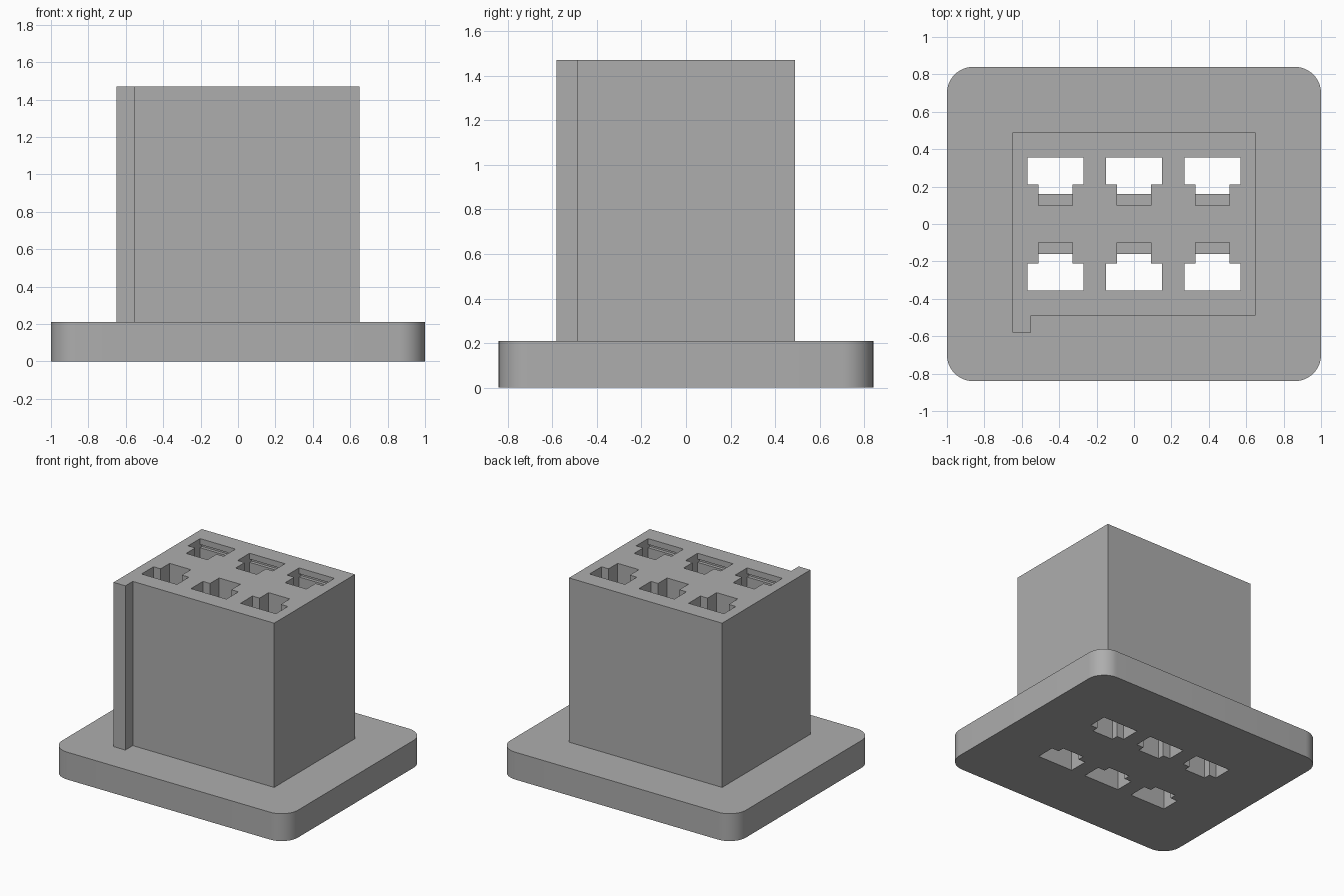
import bpy
import bmesh
import math

old = bpy.data.objects.get("Cube")
if old:
    bpy.data.objects.remove(old, do_unlink=True)

grey = bpy.data.materials.new("plain grey")
grey.use_nodes = True
colour = (0.42, 0.42, 0.42, 1)
grey.diffuse_color = colour
grey.node_tree.nodes["Principled BSDF"].inputs["Base Color"].default_value = colour

BASE_TOP = 0.21
TOP = 1.47


def prism(name, outline, z0, z1):
    """Extrude a flat outline between two heights."""
    bm = bmesh.new()
    face = bm.faces.new([bm.verts.new((x, y, z0)) for x, y in outline])
    up = bmesh.ops.extrude_face_region(bm, geom=[face])["geom"]
    verts = [v for v in up if isinstance(v, bmesh.types.BMVert)]
    bmesh.ops.translate(bm, verts=verts, vec=(0, 0, z1 - z0))
    bmesh.ops.recalc_face_normals(bm, faces=bm.faces)
    mesh = bpy.data.meshes.new(name)
    bm.to_mesh(mesh)
    bm.free()
    mesh.materials.append(grey)
    obj = bpy.data.objects.new(name, mesh)
    bpy.context.collection.objects.link(obj)
    return obj


def boolean(target, other, operation):
    mod = target.modifiers.new(other.name, "BOOLEAN")
    mod.operation = operation
    mod.solver = "EXACT"
    mod.object = other
    bpy.context.view_layer.objects.active = target
    bpy.ops.object.modifier_apply(modifier=mod.name)
    bpy.data.objects.remove(other, do_unlink=True)


def tee(cx, side, inner):
    """T-shaped opening, its stem pointing to the middle of the block."""
    half = [(0.15, 0.355), (0.15, 0.21), (0.09, 0.21), (0.09, inner)]
    points = half + [(-x, y) for x, y in reversed(half)]
    return [(cx + x, side * y) for x, y in points]


def box(cx, side, w, y0, y1):
    return [(cx + x, side * y) for x, y in ((-w, y0), (w, y0), (w, y1), (-w, y1))]


# Flange with rounded corners
R = 0.14
corners = [(1 - R, 0.84 - R, 0), (R - 1, 0.84 - R, 90),
           (R - 1, R - 0.84, 180), (1 - R, R - 0.84, 270)]
flange = []
for cx, cy, start in corners:
    for i in range(13):
        a = math.radians(start + i * 7.5)
        flange.append((cx + R * math.cos(a), cy + R * math.sin(a)))
housing = prism("connector_housing", flange, 0, BASE_TOP)

# Tall block with the keying rib on its front right corner
block = [(-0.65, -0.58), (-0.55, -0.58), (-0.55, -0.49),
         (0.65, -0.49), (0.65, 0.49), (-0.65, 0.49)]
boolean(housing, prism("block", block, BASE_TOP - 0.1, TOP), "UNION")

# Six terminal cavities, mirrored front to back
for side in (-1, 1):
    for cx in (-0.42, 0, 0.42):
        boolean(housing, prism("cavity", tee(cx, side, 0.16), -0.1, TOP + 0.1), "DIFFERENCE")
        # Deeper stem above the latch ledge
        boolean(housing, prism("latch_recess", box(cx, side, 0.09, 0.10, 0.18),
                               0.7, TOP + 0.1), "DIFFERENCE")
        # Thin retaining groove in the outer wall
        boolean(housing, prism("groove", box(cx, side, 0.15, 0.34, 0.38),
                               TOP - 0.07, TOP - 0.045), "DIFFERENCE")

bpy.ops.object.select_all(action="DESELECT")
housing.select_set(True)
bpy.context.view_layer.objects.active = housing
bpy.ops.object.shade_smooth_by_angle(angle=math.radians(30))
